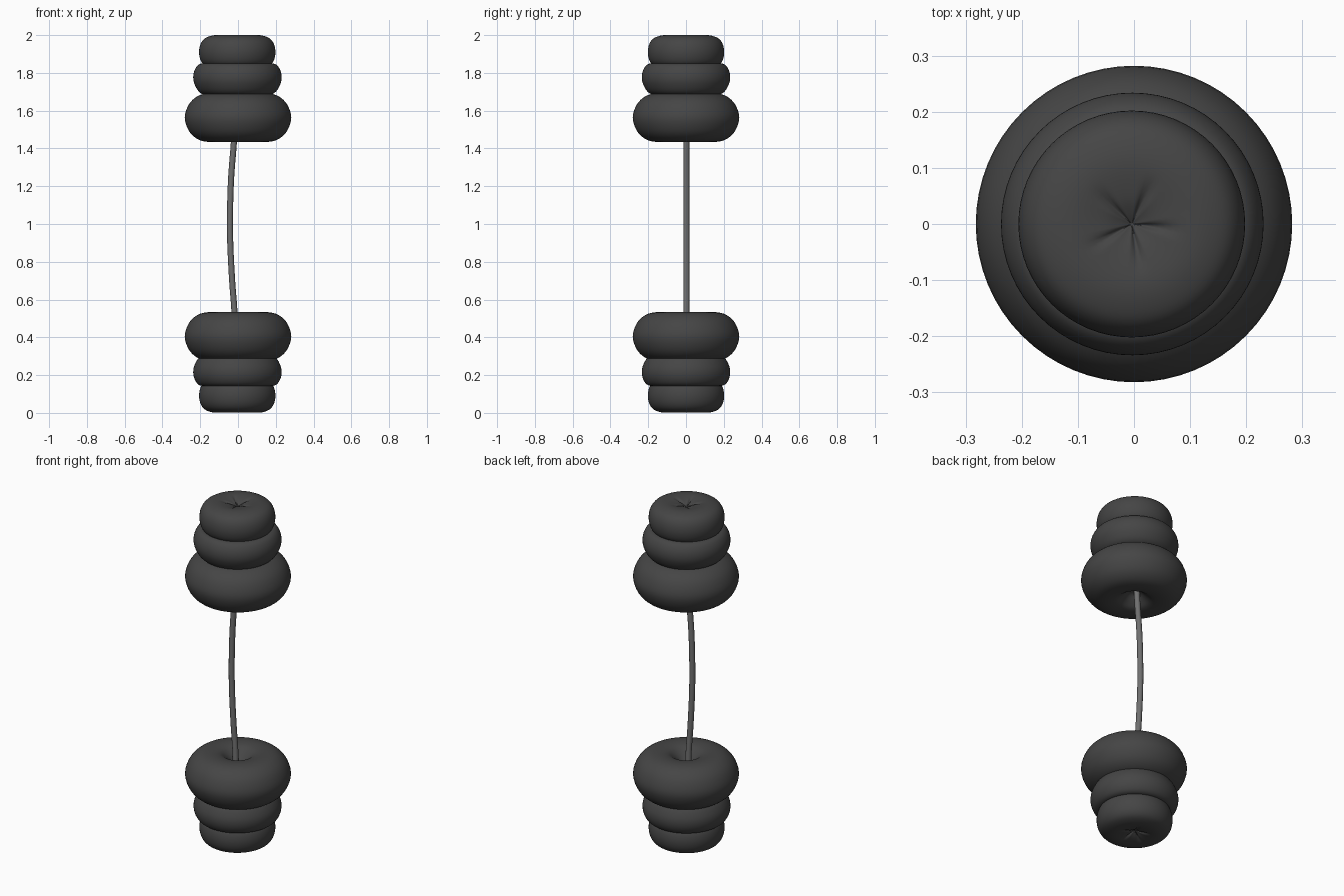
import bpy, bmesh, math
from mathutils import Vector

if "Cube" in bpy.data.objects:
    bpy.data.objects.remove(bpy.data.objects["Cube"])


def material(name, v):
    m = bpy.data.materials.new(name)
    m.diffuse_color = (v, v, v, 1)
    m.use_nodes = True
    m.node_tree.nodes["Principled BSDF"].inputs["Base Color"].default_value = m.diffuse_color
    return m


DARK = material("dark rubber", 0.06)
STEEL = material("grey steel", 0.16)


def smooth_path(pts, n=4):
    # Catmull-Rom through the given points
    p = [Vector(q) for q in pts]
    p = [2 * p[0] - p[1]] + p + [2 * p[-1] - p[-2]]
    out = []
    for i in range(1, len(p) - 2):
        a, b, c, d = p[i - 1:i + 3]
        for k in range(n):
            t = k / n
            out.append(0.5 * (2 * b + (c - a) * t + (2 * a - 5 * b + 4 * c - d) * t * t
                              + (3 * b - a - 3 * c + d) * t ** 3))
    return out + [p[-2]]


def finish(bm, name, mat):
    bmesh.ops.remove_doubles(bm, verts=bm.verts, dist=1e-5)
    bmesh.ops.recalc_face_normals(bm, faces=bm.faces)
    for f in bm.faces:
        f.smooth = True
    me = bpy.data.meshes.new(name)
    bm.to_mesh(me)
    bm.free()
    me.materials.append(mat)
    ob = bpy.data.objects.new(name, me)
    bpy.context.collection.objects.link(ob)
    return ob


def skin(bm, rings):
    # join successive rings of vertices with quads
    for a, b in zip(rings, rings[1:]):
        for i in range(len(a)):
            j = (i + 1) % len(a)
            bm.faces.new((a[i], a[j], b[j], b[i]))


def puffy_weight(name, profile, z, flip, cx=0.0, crease=0.0, seg=64):
    # revolve a (radius, height) profile; crease pinches the outer face
    bm = bmesh.new()
    rings = []
    for r, h in smooth_path(profile):
        ring = []
        for i in range(seg):
            a = 2 * math.pi * i / seg
            hh = h
            if crease and h > 0 and r < 0.1:
                fold = max(0, math.cos(5 * a + 0.6)) ** 4
                hh -= crease * fold * (r / 0.03) * (1 - r / 0.1) ** 2
            ring.append(bm.verts.new((cx + max(r, 0) * math.cos(a), max(r, 0) * math.sin(a), z + flip * hh)))
        rings.append(ring)
    skin(bm, rings)
    return finish(bm, name, DARK)


# heights are measured outwards, away from the bar
LARGE = [(0, -0.06), (0.03, -0.07), (0.065, -0.10), (0.10, -0.122), (0.16, -0.128),
         (0.215, -0.113), (0.26, -0.07), (0.282, 0), (0.26, 0.07), (0.215, 0.113),
         (0.16, 0.128), (0.10, 0.115), (0, 0.06)]
MEDIUM = [(0, -0.05), (0.10, -0.08), (0.17, -0.084), (0.205, -0.066), (0.228, -0.025),
          (0.234, 0.012), (0.226, 0.048), (0.205, 0.076), (0.17, 0.083), (0.10, 0.078), (0, 0.05)]
SMALL = [(0, -0.05), (0.10, -0.08), (0.16, -0.082), (0.19, -0.06), (0.202, -0.015),
         (0.196, 0.03), (0.175, 0.062), (0.14, 0.078), (0.10, 0.082), (0.05, 0.074),
         (0.02, 0.062), (0, 0.05)]

# three weights at each end
for side, flip, zs in (("upper", 1, (1.563, 1.768, 1.918)), ("lower", -1, (0.405, 0.225, 0.083))):
    puffy_weight(side + "_large_weight", LARGE, zs[0], flip)
    puffy_weight(side + "_medium_weight", MEDIUM, zs[1], flip, -0.003)
    puffy_weight(side + "_small_weight", SMALL, zs[2], flip, -0.004, 0.02)

# thin, slightly bowed bar
bm = bmesh.new()
rings = []
for x, z in smooth_path([(-0.015, 0.40), (-0.019, 0.54), (-0.031, 0.70), (-0.041, 0.90), (-0.042, 1.07),
                         (-0.036, 1.25), (-0.022, 1.43), (-0.015, 1.57)]):
    rings.append([bm.verts.new((x + 0.016 * math.cos(i * math.pi / 6),
                                0.002 + 0.016 * math.sin(i * math.pi / 6), z)) for i in range(12)])
skin(bm, rings)
bm.faces.new(rings[0])
bm.faces.new(rings[-1])
finish(bm, "bowed_bar", STEEL)
